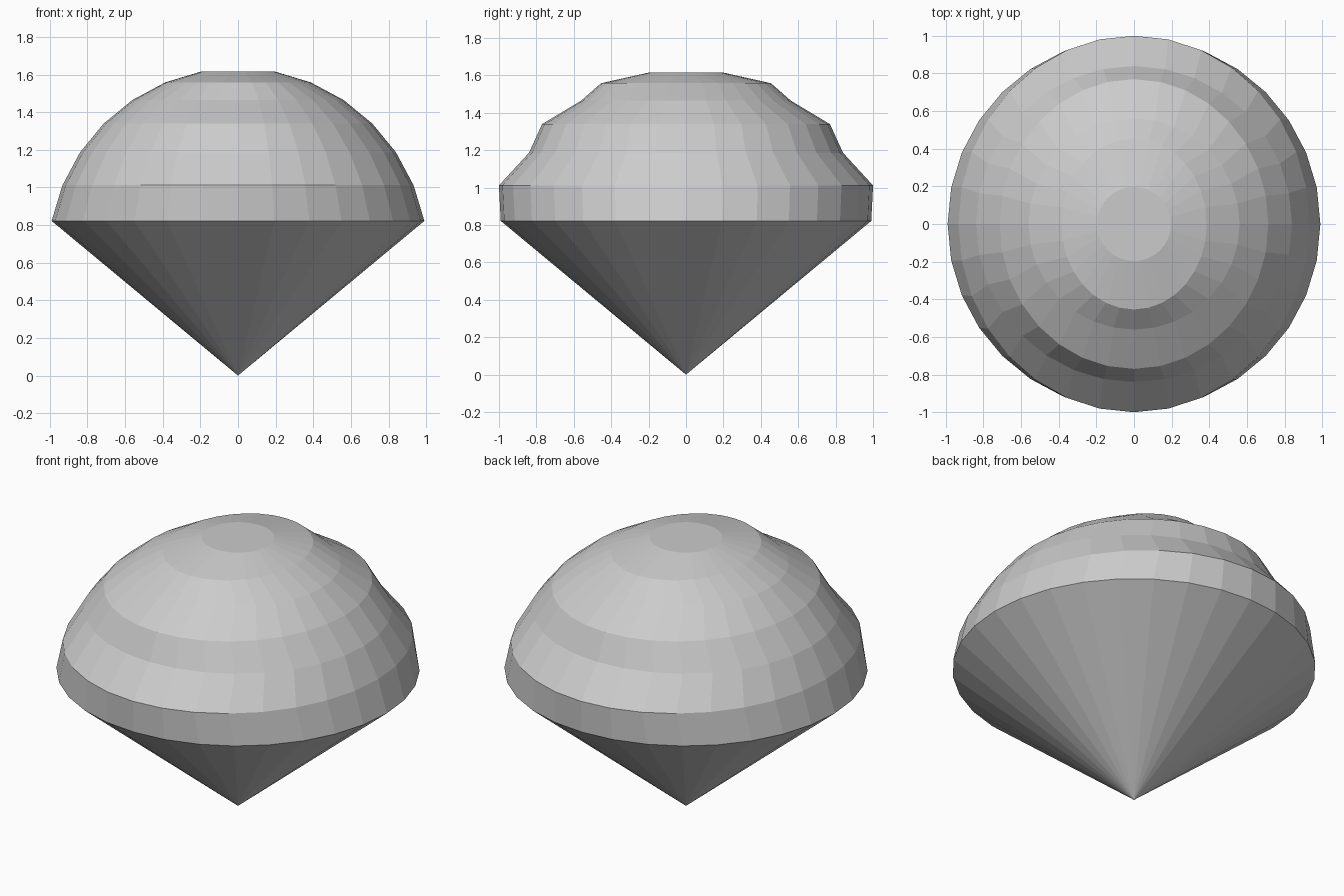
import bpy, bmesh
from math import sin, cos, pi

if "Cube" in bpy.data.objects:
    bpy.data.objects.remove(bpy.data.objects["Cube"])

SIDES = 32
RADIUS = 1.01
GIRDLE_Z = 0.822

# Dome rings follow sphere latitudes; every other ring is stretched in y
STEP = pi / 16
STRETCH = [1.0, 1.072, 1.0, 1.078, 1.0, 1.175, 1.0]


def add_ring(bm, rx, ry, z):
    return [bm.verts.new((rx * cos(2 * pi * i / SIDES),
                          ry * sin(2 * pi * i / SIDES), z))
            for i in range(SIDES)]


bm = bmesh.new()
rings = []
for k, stretch in enumerate(STRETCH, start=1):
    r = RADIUS * cos(k * STEP)
    z = GIRDLE_Z + RADIUS * (sin(k * STEP) - sin(STEP))
    rings.append(add_ring(bm, r, r * stretch, z))

# Ridged dome with a flat top
for low, high in zip(rings, rings[1:]):
    for i in range(SIDES):
        j = (i + 1) % SIDES
        bm.faces.new((low[i], low[j], high[j], high[i]))
bm.faces.new(rings[-1])

# Pointed cone below the widest ring
tip = bm.verts.new((0, 0, 0))
for i in range(SIDES):
    bm.faces.new((rings[0][(i + 1) % SIDES], rings[0][i], tip))

bmesh.ops.recalc_face_normals(bm, faces=bm.faces)
mesh = bpy.data.meshes.new("gem_body")
bm.to_mesh(mesh)
bm.free()
bpy.context.collection.objects.link(bpy.data.objects.new("gem_body", mesh))
